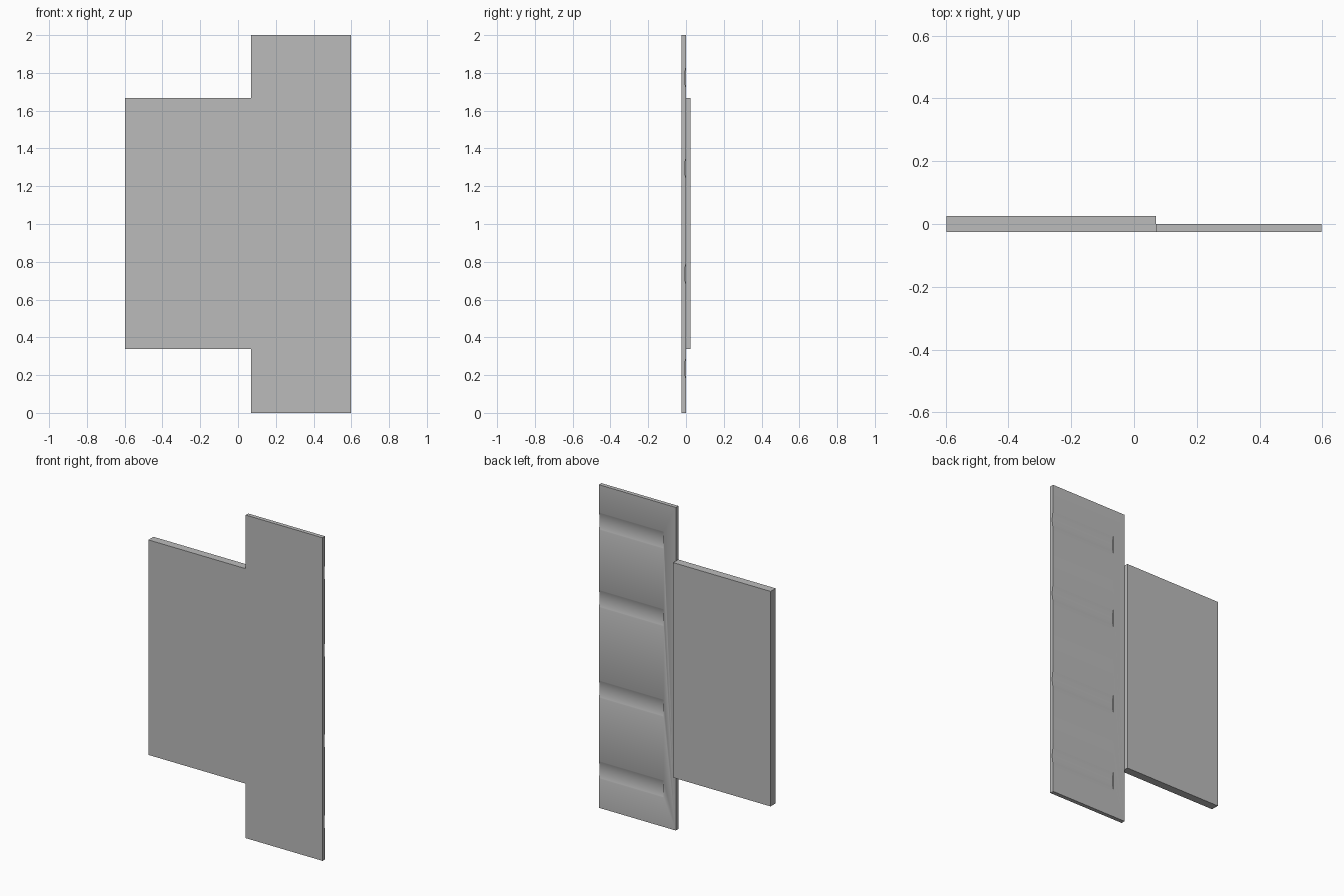
import bpy
from mathutils import Matrix
from math import pi

if "Cube" in bpy.data.objects:
    bpy.data.objects.remove(bpy.data.objects["Cube"], do_unlink=True)

grey = bpy.data.materials.new("plain_grey")
grey.use_nodes = True
COLOUR = (0.5, 0.5, 0.5, 1)
grey.diffuse_color = COLOUR
grey.node_tree.nodes["Principled BSDF"].inputs["Base Color"].default_value = COLOUR


def slab(name, x, y, z):
    """Box spanning the given ranges."""
    bpy.ops.mesh.primitive_cube_add(size=1)
    ob = bpy.context.object
    ob.name = name
    spans = (x, y, z)
    size = Matrix.Diagonal([b - a for a, b in spans] + [1])
    ob.data.transform(Matrix.Translation([(a + b) / 2 for a, b in spans]) @ size)
    ob.data.materials.append(grey)
    return ob


# Thick side panel and thin tall plate, flush at the front
panel = slab("side_panel", (-0.597, 0.07), (-0.025, 0.025), (0.337, 1.668))
plate = slab("grooved_plate", (0.07, 0.597), (-0.025, 0), (0, 2))

# Four shallow finger grooves, open at the outer edge of the plate
RADIUS, DEPTH, INNER, OUTER = 0.19, 0.008, 0.153, 0.75
for height in (0.235, 0.735, 1.295, 1.775):
    bpy.ops.mesh.primitive_cylinder_add(
        vertices=96, radius=RADIUS, depth=OUTER - INNER,
        location=((INNER + OUTER) / 2, RADIUS - DEPTH, height),
        rotation=(0, pi / 2, 0))
    cutter = bpy.context.object
    cutter.name = "groove_cutter"
    cutter.hide_render = True
    cutter.data.materials.append(grey)
    bpy.context.view_layer.objects.active = plate
    cut = plate.modifiers.new("groove", "BOOLEAN")
    cut.operation = "DIFFERENCE"
    cut.solver = "EXACT"
    cut.object = cutter
    bpy.ops.object.modifier_apply(modifier=cut.name)
    bpy.data.objects.remove(cutter, do_unlink=True)

# Soft groove rims, crisp outer edges
bpy.ops.object.select_all(action="DESELECT")
plate.select_set(True)
bpy.context.view_layer.objects.active = plate
bpy.ops.object.shade_smooth_by_angle()
